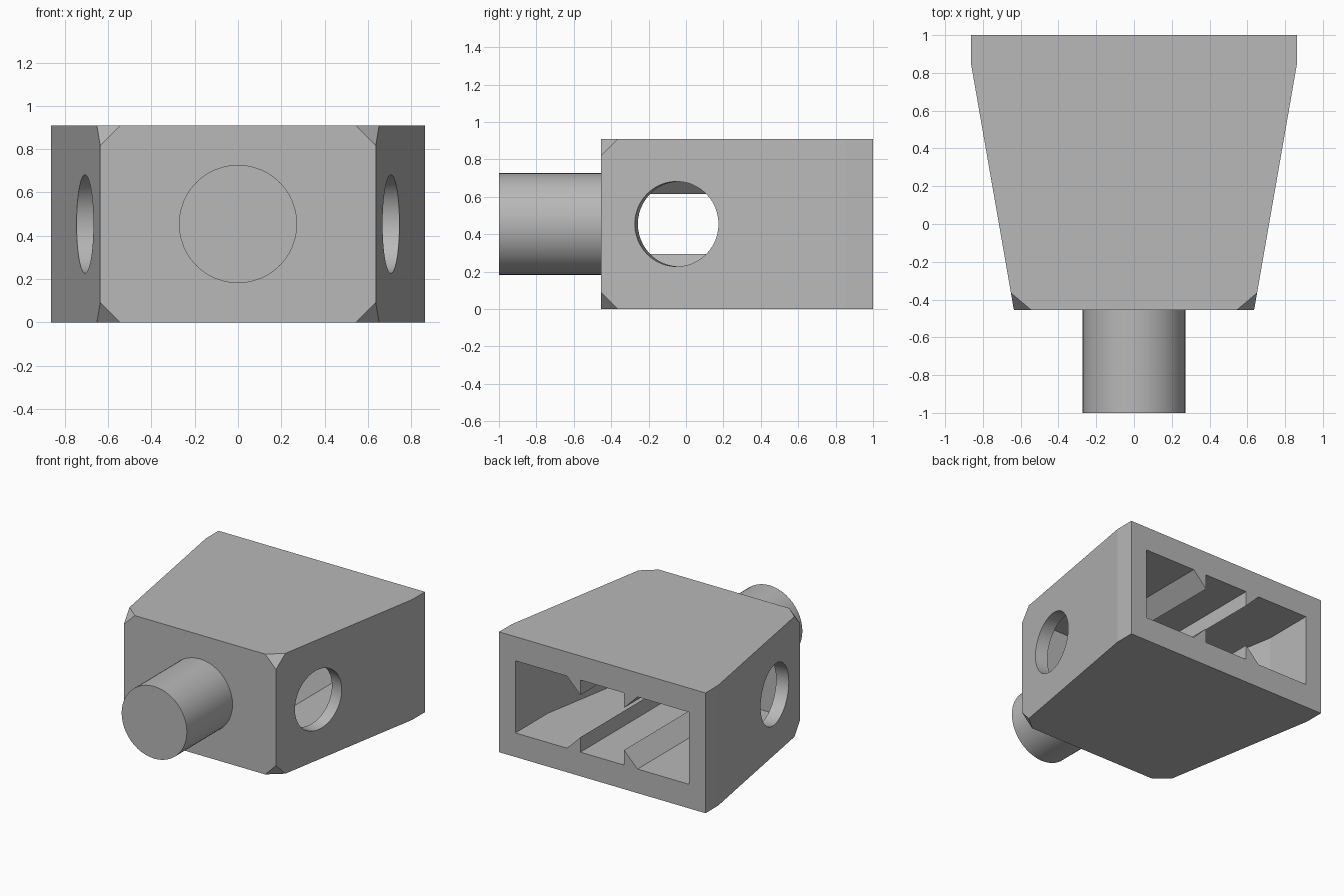
import bpy, bmesh, math
from mathutils import Vector

if "Cube" in bpy.data.objects:
    bpy.data.objects.remove(bpy.data.objects["Cube"])

H = 0.909                 # body height
FRONT = -0.4545           # front face of the body
TAPER = math.radians(10)  # lean of the side walls

grey = bpy.data.materials.new("plain grey")
grey.diffuse_color = (0.48, 0.48, 0.48, 1)
grey.use_nodes = True
grey.node_tree.nodes["Principled BSDF"].inputs["Base Color"].default_value = grey.diffuse_color


def finish(name, bm):
    bmesh.ops.recalc_face_normals(bm, faces=bm.faces)
    me = bpy.data.meshes.new(name)
    bm.to_mesh(me)
    bm.free()
    ob = bpy.data.objects.new(name, me)
    bpy.context.collection.objects.link(ob)
    me.materials.append(grey)
    return ob


def prism(points, sweep):
    """Extrude a closed loop of 3D points along a vector."""
    bm = bmesh.new()
    face = bm.faces.new([bm.verts.new(p) for p in points])
    ext = bmesh.ops.extrude_face_region(bm, geom=[face], use_keep_orig=True)
    verts = [g for g in ext["geom"] if isinstance(g, bmesh.types.BMVert)]
    bmesh.ops.translate(bm, verts=verts, vec=sweep)
    return bm


def mirrored(half):
    return half + [(-x, y) for x, y in reversed(half)]


def cylinder(name, radius, length, centre, axis):
    bm = bmesh.new()
    bmesh.ops.create_cone(bm, cap_ends=True, segments=48, radius1=radius,
                          radius2=radius, depth=length)
    ob = finish(name, bm)
    ob.data.transform(Vector(axis).to_track_quat('Z', 'Y').to_matrix().to_4x4())
    ob.location = centre
    return ob


def boolean(target, cutter, operation):
    bpy.context.view_layer.update()
    mod = target.modifiers.new("cut", 'BOOLEAN')
    mod.operation, mod.solver, mod.object = operation, 'EXACT', cutter
    bpy.context.view_layer.objects.active = target
    bpy.ops.object.modifier_apply(modifier=mod.name)
    bpy.data.objects.remove(cutter)


def smooth(ob):
    bpy.ops.object.select_all(action='DESELECT')
    ob.select_set(True)
    bpy.context.view_layer.objects.active = ob
    bpy.ops.object.shade_smooth_by_angle(angle=math.radians(9))


# Tapered body with its four front corners cut off
plan = mirrored([(0.636, FRONT), (0.863, 0.85), (0.863, 1.0)])
bm = prism([(x, y, 0) for x, y in plan], (0, 0, H))
corners = [v for v in bm.verts if v.co.y < FRONT + 0.01]
bmesh.ops.bevel(bm, geom=corners, offset=0.091, segments=1, affect='VERTICES')
body = finish("body", bm)

# Cavity: plan outline crossed with the ribbed section, open at the back
cave = mirrored([(0.726 - 0.883 * math.tan(TAPER), -0.273), (0.726, 0.61), (0.726, 1.2)])
cavity = finish("cavity_cutter", prism([(x, y, -0.5) for x, y in cave], (0, 0, 2)))
floor = mirrored([(1, 0.182), (0.295, 0.182), (0.182, 0.295), (0.182, 0.182)])
section = floor + [(x, H - z) for x, z in reversed(floor)]
ribbed = finish("section_cutter", prism([(x, -1, z) for x, z in section], (0, 3, 0)))
boolean(cavity, ribbed, 'INTERSECT')
boolean(body, cavity, 'DIFFERENCE')

# Round holes square to the side walls
for side in (1, -1):
    hole = cylinder("hole_cutter", 0.2273, 0.3, (side * 0.706, -0.05, H / 2),
                    (side * math.cos(TAPER), -math.sin(TAPER), 0))
    boolean(body, hole, 'DIFFERENCE')
smooth(body)

# Solid round peg on the front
peg = cylinder("front_peg", 0.2727, 0.56, (0, -0.72, H / 2), (0, 1, 0))
smooth(peg)
